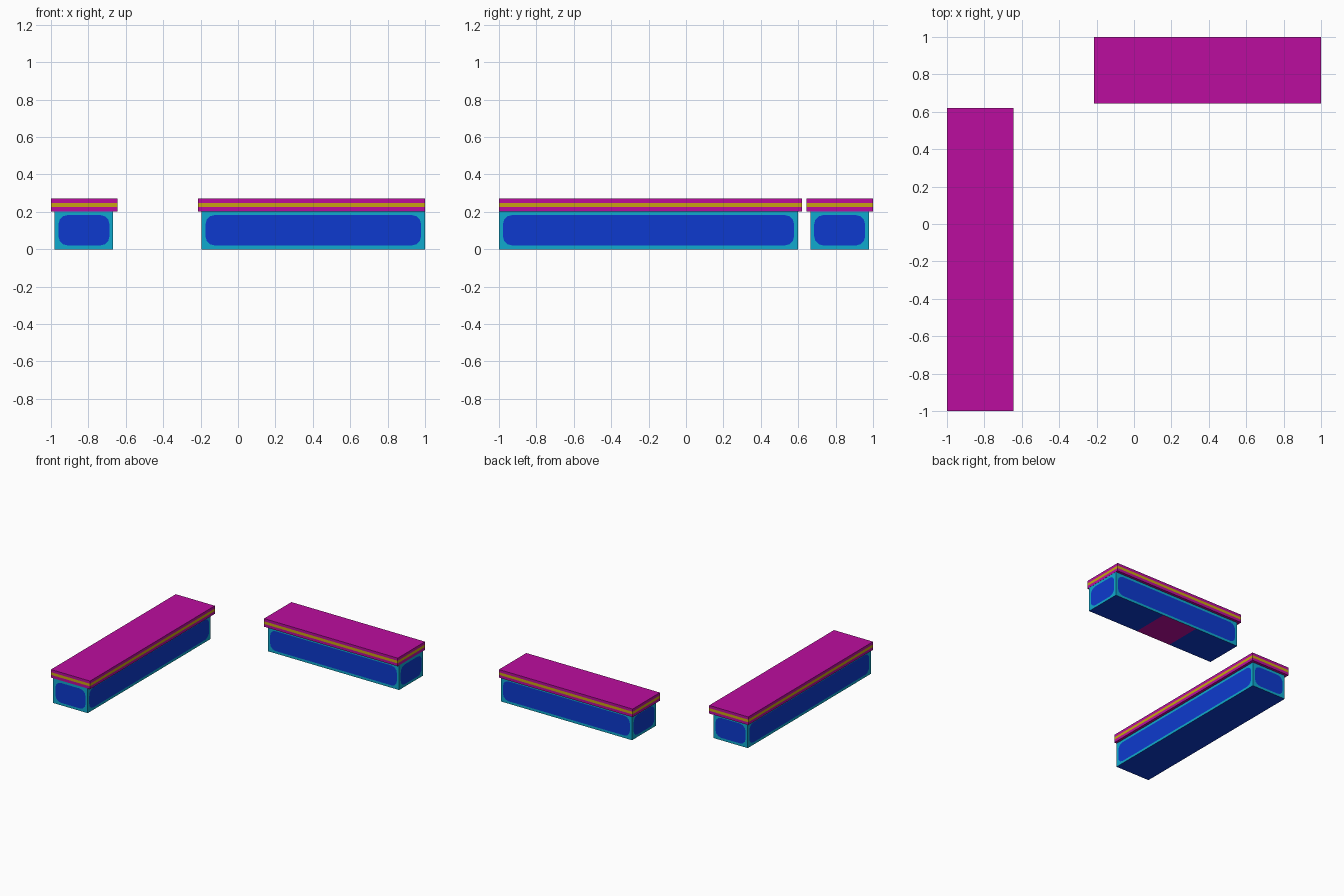
import bpy, bmesh, math
from mathutils import Vector

if "Cube" in bpy.data.objects:
    bpy.data.objects.remove(bpy.data.objects["Cube"])


def material(name, rgb):
    m = bpy.data.materials.new(name)
    m.diffuse_color = (*rgb, 1)
    m.use_nodes = True
    m.node_tree.nodes["Principled BSDF"].inputs["Base Color"].default_value = m.diffuse_color
    return m


MAGENTA = material("magenta", (0.50, 0.004, 0.345))
GOLD = material("gold", (0.58, 0.376, 0.006))
TEAL = material("teal", (0.005, 0.40, 0.62))
BLUE = material("blue", (0.004, 0.042, 0.62))


def finish(bm, name, mats):
    me = bpy.data.meshes.new(name)
    bmesh.ops.remove_doubles(bm, verts=bm.verts, dist=1e-5)
    bm.to_mesh(me)
    bm.free()
    for m in mats:
        me.materials.append(m)
    ob = bpy.data.objects.new(name, me)
    bpy.context.collection.objects.link(ob)
    return ob


def face(bm, pts, mat):
    bm.faces.new([bm.verts.new(p) for p in pts]).material_index = mat


def ring(x0, x1, y0, y1):
    return [(x0, y0), (x1, y0), (x1, y1), (x0, y1)]


# Slab top with a gold stripe running round its edge
def slab(name, x0, x1, y0, y1):
    bm = bmesh.new()
    r = ring(x0, x1, y0, y1)
    levels = [0.203, 0.226, 0.248, 0.27]
    for k in range(3):
        lo, hi = levels[k], levels[k + 1]
        for i in range(4):
            a, b = r[i], r[(i + 1) % 4]
            face(bm, [(*a, lo), (*b, lo), (*b, hi), (*a, hi)], k == 1)
    face(bm, [(*p, levels[-1]) for p in r], 0)
    face(bm, [(*p, levels[0]) for p in reversed(r)], 0)
    return finish(bm, name, [MAGENTA, GOLD])


# One wall: teal frame around a blue panel with rounded corners
def wall(bm, a, b, h, inset=0.02, rad=0.05):
    a, b = Vector((*a, 0)), Vector((*b, 0))
    w = (b - a).length
    d = (b - a) / w
    to3 = lambda u, v: a + d * u + Vector((0, 0, v))
    outer = [(0, 0), (w, 0), (w, h), (0, h)]
    signs = [(1, 1), (-1, 1), (-1, -1), (1, -1)]
    arcs = []
    for i, ((u, v), (su, sv)) in enumerate(zip(outer, signs)):
        cu, cv = u + su * (inset + rad), v + sv * (inset + rad)
        angs = [math.radians(180 + 90 * i + 30 * k) for k in range(4)]
        arcs.append([(cu + rad * math.cos(t), cv + rad * math.sin(t)) for t in angs])
    face(bm, [to3(*p) for arc in arcs for p in arc], 1)
    for i in range(4):
        j = (i + 1) % 4
        face(bm, [to3(*p) for p in (outer[i], outer[j], arcs[j][0], arcs[i][-1])], 0)
        for p, q in zip(arcs[i], arcs[i][1:]):
            face(bm, [to3(*outer[i]), to3(*q), to3(*p)], 0)


# Counter body: four framed walls and a base, optionally with a coloured band
def body(name, x0, x1, y0, y1, band=None):
    bm = bmesh.new()
    r = ring(x0, x1, y0, y1)
    for i in range(4):
        wall(bm, r[i], r[(i + 1) % 4], 0.203)
    cuts = [x0, *(band or ()), x1]
    for k in range(len(cuts) - 1):
        base = ring(cuts[k], cuts[k + 1], y0, y1)
        face(bm, [(*p, 0) for p in reversed(base)], 2 if k == 1 else 1)
    ob = finish(bm, name, [TEAL, BLUE, MAGENTA])
    bm = bmesh.new()
    bm.from_mesh(ob.data)
    bmesh.ops.recalc_face_normals(bm, faces=bm.faces)
    bm.to_mesh(ob.data)
    bm.free()


# Left counter
slab("left_counter_top", -1.0, -0.645, -1.0, 0.62)
body("left_counter_body", -0.98, -0.667, -0.999, 0.598)

# Back counter
slab("back_counter_top", -0.215, 1.0, 0.645, 1.0)
body("back_counter_body", -0.194, 0.999, 0.665, 0.978, band=(0.21, 0.53))
